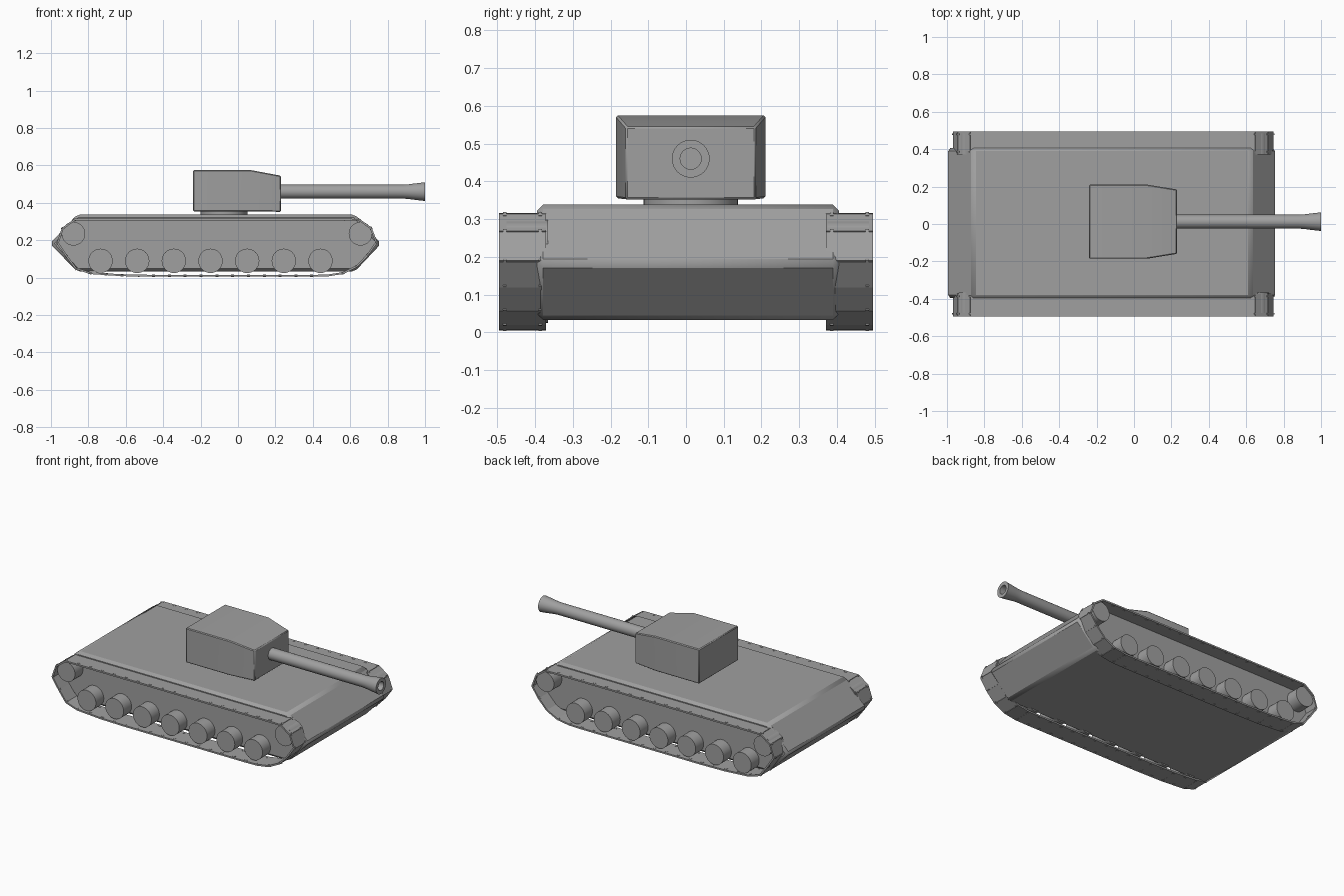
import bpy, bmesh, math
from mathutils import Vector, Matrix

cube = bpy.data.objects.get("Cube")
if cube:
    bpy.data.objects.remove(cube, do_unlink=True)

# One grey for the whole vehicle
grey = bpy.data.materials.new("armour_grey")
grey.use_nodes = True
COLOUR = (0.35, 0.35, 0.35, 1)
grey.diffuse_color = COLOUR
grey.node_tree.nodes["Principled BSDF"].inputs["Base Color"].default_value = COLOUR


def finish(name, bm, bevel=0, angle=30):
    bmesh.ops.recalc_face_normals(bm, faces=bm.faces)
    mesh = bpy.data.meshes.new(name)
    bm.to_mesh(mesh)
    bm.free()
    obj = bpy.data.objects.new(name, mesh)
    bpy.context.collection.objects.link(obj)
    mesh.materials.append(grey)
    if bevel:
        mod = obj.modifiers.new("edge_bevel", 'BEVEL')
        mod.width = bevel
        mod.segments = 1
        mod.limit_method = 'ANGLE'
        mod.angle_limit = math.radians(25)
    bpy.ops.object.select_all(action='DESELECT')
    obj.select_set(True)
    bpy.context.view_layer.objects.active = obj
    bpy.ops.object.shade_smooth_by_angle(angle=math.radians(angle))
    return obj


def loft(bm, rings):
    """Skin a list of closed rings and cap both ends."""
    loops = [[bm.verts.new(p) for p in ring] for ring in rings]
    n = len(loops[0])
    for a, b in zip(loops, loops[1:]):
        for i in range(n):
            j = (i + 1) % n
            bm.faces.new((a[i], a[j], b[j], b[i]))
    bm.faces.new(loops[0])
    bm.faces.new(loops[-1])


def box(bm, matrix, size):
    scale = Matrix.Diagonal((*size, 1))
    bmesh.ops.create_cube(bm, size=1, matrix=matrix @ scale)


def cylinder(name, centre, radius, depth, axis, segments=32):
    bm = bmesh.new()
    turn = Matrix.Rotation(math.pi / 2, 4, 'X') if axis == 'Y' else Matrix()
    bmesh.ops.create_cone(bm, cap_ends=True, segments=segments, radius1=radius,
                          radius2=radius, depth=depth,
                          matrix=Matrix.Translation(centre) @ turn)
    return finish(name, bm)


MID = 0.005       # centre line of hull and tracks
TURRET_Y = 0.0125  # centre line of turret and gun

# Hull: a side profile with pointed ends, extruded across
profile = [(-0.86, 0.033), (0.625, 0.033), (0.765, 0.182),
           (0.625, 0.338), (-0.86, 0.338), (-1.005, 0.182)]
bm = bmesh.new()
loft(bm, [[(x, MID + y, z) for x, z in profile] for y in (-0.4, 0.4)])
finish("hull", bm, bevel=0.016, angle=20)

# Turret ring and turret
cylinder("turret_ring", (-0.075, TURRET_Y, 0.343), 0.125, 0.035, 'Z', 48)
bm = bmesh.new()
sections = [(-0.24, 0.198, 0.355, 0.575), (0.07, 0.198, 0.355, 0.575),
            (0.23, 0.172, 0.352, 0.545)]
loft(bm, [[(x, TURRET_Y - w, lo), (x, TURRET_Y + w, lo),
           (x, TURRET_Y + w, hi), (x, TURRET_Y - w, hi)]
          for x, w, lo, hi in sections])
finish("turret", bm, bevel=0.005, angle=20)

# Gun barrel with flared muzzle and hollow bore
gun = [(0.2, 0.037), (0.88, 0.037), (0.91, 0.039), (0.94, 0.043),
       (1.0, 0.05), (1.0, 0.028), (0.8, 0.028)]
turns = [2 * math.pi * i / 32 for i in range(32)]
bm = bmesh.new()
loft(bm, [[(x, TURRET_Y + r * math.cos(t), 0.46 + r * math.sin(t)) for t in turns]
          for x, r in gun])
finish("gun_barrel", bm)

# Track path, resampled into equal links
path = [Vector(p) for p in (
    (-0.62, 0.013), (-0.45, 0.01), (0.46, 0.01), (0.54, 0.017), (0.62, 0.045),
    (0.74, 0.17), (0.74, 0.215), (0.69, 0.3), (0.64, 0.311), (-0.87, 0.311),
    (-0.91, 0.3), (-0.955, 0.24), (-0.965, 0.18), (-0.86, 0.04), (-0.8, 0.025))]


def resample(points, count):
    closed = points + points[:1]
    lengths = [(b - a).length for a, b in zip(closed, closed[1:])]
    step = sum(lengths) / count
    result, start, wanted = [], 0, 0
    for a, b, length in zip(closed, closed[1:], lengths):
        while wanted < start + length - 1e-6 and len(result) < count:
            result.append(a.lerp(b, (wanted - start) / length))
            wanted += step
        start += length
    return result


links = resample(path, 44)
WIDTH = 0.124
for side, sign in (("left", 1), ("right", -1)):
    # Track links with small hinge knuckles
    bm = bmesh.new()
    y = MID + sign * 0.433 - 0.005
    for a, b in zip(links, links[1:] + links[:1]):
        d = b - a
        mid = (a + b) / 2
        place = (Matrix.Translation((mid.x, y, mid.y))
                 @ Matrix.Rotation(-math.atan2(d.y, d.x), 4, 'Y'))
        box(bm, place, (d.length, WIDTH, 0.01))
        for offset in (-0.047, 0.047):
            hinge = place @ Matrix.Translation((d.length / 2, offset, 0))
            box(bm, hinge, (0.016, 0.009, 0.013))
    finish(side + "_track", bm)

    # Road wheels, and the raised wheels at both ends
    wheel_y = MID + sign * 0.425
    for i in range(7):
        cylinder(f"{side}_road_wheel_{i + 1}",
                 (-0.735 + i * 0.196, wheel_y, 0.09), 0.065, 0.11, 'Y')
    for name, x in (("rear_idler", -0.88), ("front_sprocket", 0.655)):
        cylinder(f"{side}_{name}", (x, wheel_y, 0.235), 0.063, 0.11, 'Y')
